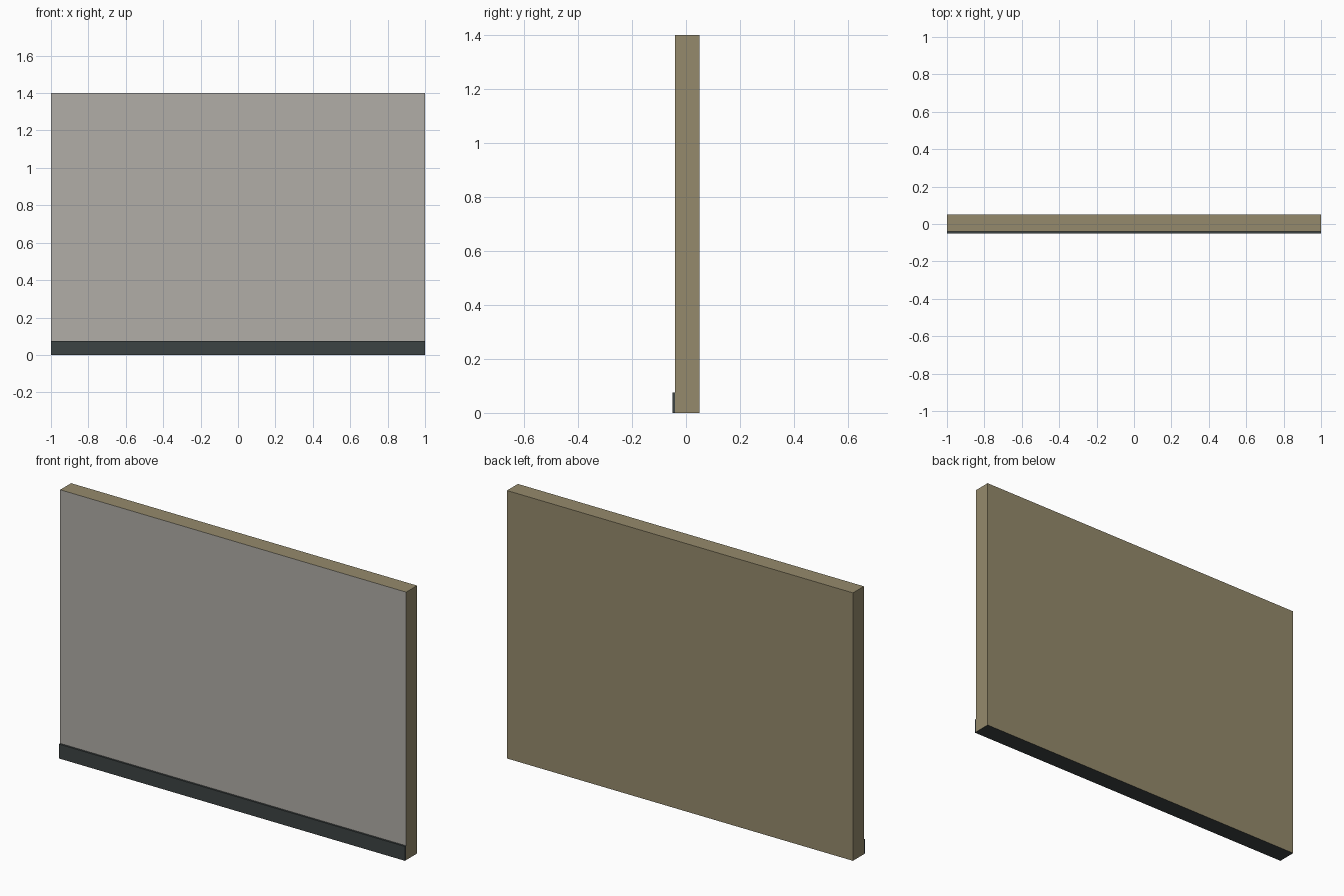
import bpy, bmesh
from mathutils import Matrix

if "Cube" in bpy.data.objects:
    bpy.data.objects.remove(bpy.data.objects["Cube"])


def material(name, rgb):
    m = bpy.data.materials.new(name)
    m.diffuse_color = (*rgb, 1.0)
    m.use_nodes = True
    m.node_tree.nodes["Principled BSDF"].inputs["Base Color"].default_value = m.diffuse_color
    return m


plaster = material("grey plaster", (0.44, 0.42, 0.385))
timber = material("tan core", (0.30, 0.255, 0.15))
dark = material("dark skirting", (0.046, 0.056, 0.056))


def box(name, lo, hi, mats):
    bm = bmesh.new()
    size = [b - a for a, b in zip(lo, hi)]
    mid = [(a + b) / 2 for a, b in zip(lo, hi)]
    bmesh.ops.create_cube(bm, size=1, matrix=Matrix.Translation(mid) @ Matrix.Diagonal((*size, 1)))
    mesh = bpy.data.meshes.new(name)
    bm.to_mesh(mesh)
    bm.free()
    for m in mats:
        mesh.materials.append(m)
    obj = bpy.data.objects.new(name, mesh)
    bpy.context.collection.objects.link(obj)
    return obj


# wall panel: plastered front, dark underside, tan elsewhere
wall = box("wall_panel", (-1, -0.04, 0), (1, 0.05, 1.4), [timber, plaster, dark])
for f in wall.data.polygons:
    if f.normal.y < -0.5:
        f.material_index = 1
    elif f.normal.z < -0.5:
        f.material_index = 2

# skirting board along the foot of the front
box("skirting_board", (-1, -0.05, 0), (1, -0.04, 0.075), [dark])
